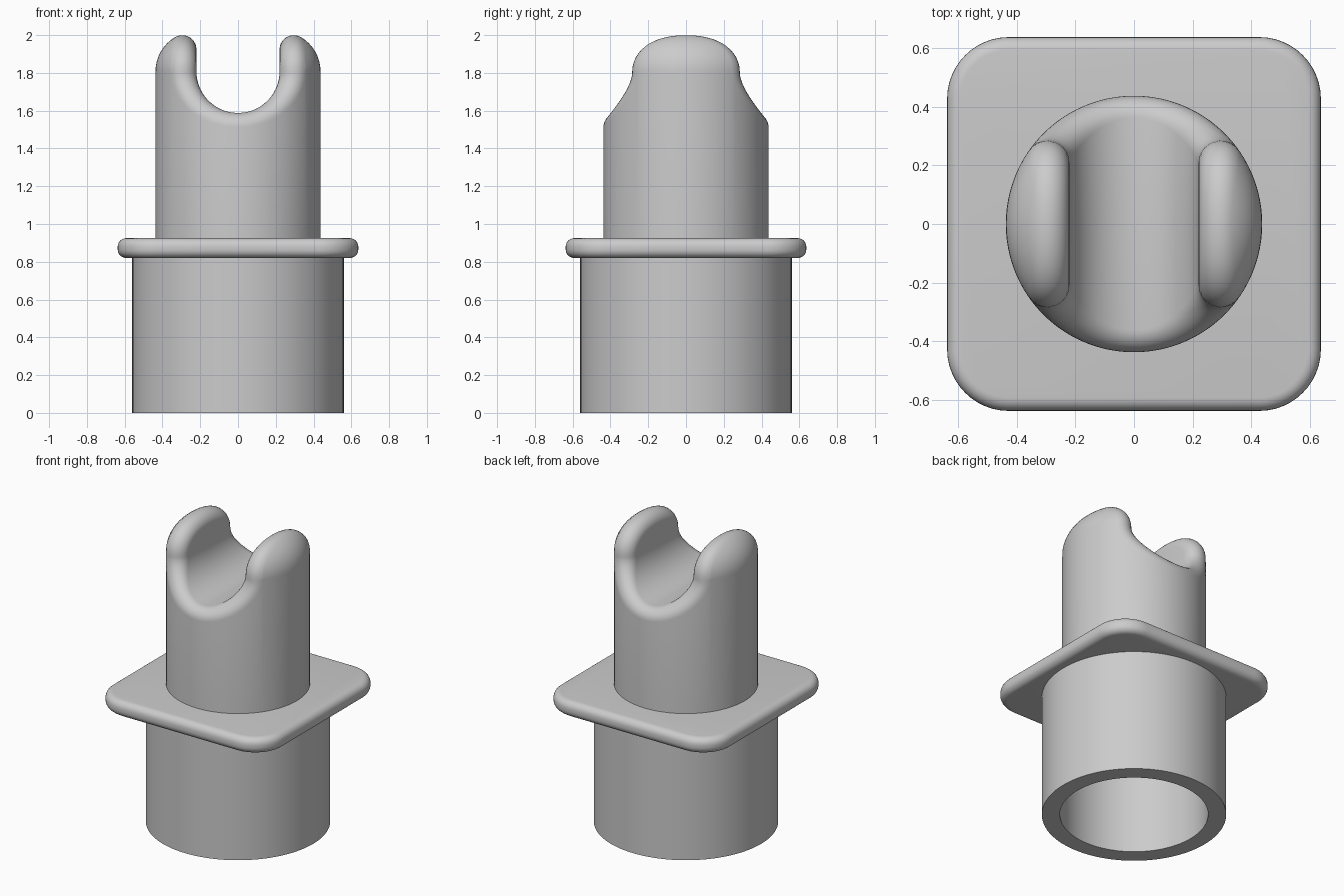
import bpy, bmesh
from math import sin, cos, pi, radians, acos, sqrt, atan2
from mathutils import Vector

cube = bpy.data.objects.get("Cube")
if cube:
    bpy.data.objects.remove(cube)

grey = bpy.data.materials.new("plain_grey")
grey.use_nodes = True
GREY = (0.6, 0.6, 0.6, 1)
grey.diffuse_color = GREY
grey.node_tree.nodes["Principled BSDF"].inputs["Base Color"].default_value = GREY


def finish(name, bm):
    """Turn a bmesh into a clean, smooth-shaded object."""
    bmesh.ops.remove_doubles(bm, verts=bm.verts, dist=1e-5)
    bmesh.ops.dissolve_degenerate(bm, edges=bm.edges, dist=1e-5)
    bmesh.ops.recalc_face_normals(bm, faces=bm.faces)
    mesh = bpy.data.meshes.new(name)
    bm.to_mesh(mesh)
    bm.free()
    mesh.materials.append(grey)
    ob = bpy.data.objects.new(name, mesh)
    bpy.context.collection.objects.link(ob)
    bpy.ops.object.select_all(action="DESELECT")
    ob.select_set(True)
    bpy.context.view_layer.objects.active = ob
    bpy.ops.object.shade_smooth_by_angle(angle=radians(35))
    return ob


def skin(bm, columns):
    """Join neighbouring columns of points with quads."""
    grid = [[bm.verts.new(p) for p in col] for col in columns]
    for a, b in zip(grid, grid[1:]):
        for i in range(len(a) - 1):
            bm.faces.new((a[i], b[i], b[i + 1], a[i + 1]))


# Hollow socket: a revolved wall, closed under the flange
SIDES = 96
wall = [(0.45, 0.82), (0.45, 0), (0.56, 0), (0.56, 0.83)]
bm = bmesh.new()
skin(bm, [[(r * cos(a), r * sin(a), z) for r, z in wall]
          for a in (2 * pi * i / SIDES for i in range(SIDES + 1))])
finish("socket_tube", bm)

# Flange: rounded square plate with rolled rims
HALF, CORNER, ROLL, LOW, HIGH = 0.637, 0.21, 0.045, 0.82, 0.925
rim = [(-ROLL + ROLL * cos(a), z + ROLL * sin(a))
       for z, start in ((LOW + ROLL, -90), (HIGH - ROLL, 0))
       for a in (radians(start + 15 * k) for k in range(7))]
columns = []
for q, (sx, sy) in enumerate(((1, 1), (-1, 1), (-1, -1), (1, -1))):
    for k in range(13):
        a = (q + k / 12) * pi / 2
        columns.append([(sx * (HALF - CORNER) + (CORNER + d) * cos(a),
                         sy * (HALF - CORNER) + (CORNER + d) * sin(a), z)
                        for d, z in rim])
columns.append(columns[0])
bm = bmesh.new()
skin(bm, columns)
bmesh.ops.remove_doubles(bm, verts=bm.verts, dist=1e-5)
bmesh.ops.holes_fill(bm, edges=[e for e in bm.edges if e.is_boundary], sides=0)
finish("flange", bm)

# Forked post: domed cylinder with a U-shaped saddle and a rolled saddle rim
RADIUS, SLOT, FILLET, DOME, LEVEL, BASE = 0.437, 0.22, 0.075, 0.21, 1.808, 0.9
CORE, SLOT_CORE, DOME_CORE = RADIUS - FILLET, SLOT + FILLET, DOME - FILLET
HUB = RADIUS - DOME

# One quarter of the rim's centre line, as (point, dome angle, slot normal)
rim_line = []
for k in range(25):
    t = k / 24 * pi / 2
    x = SLOT_CORE * sin(t)
    rim_line.append((Vector((x, sqrt(CORE**2 - x**2), LEVEL - SLOT_CORE * cos(t))),
                     0, Vector((-sin(t), 0, cos(t)))))
reach = acos(SLOT_CORE / CORE)
for k in range(1, 17):
    a = reach * cos(k / 16 * pi / 2)
    r = SLOT_CORE / cos(a)
    psi = acos(min(1, (r - HUB) / DOME_CORE))
    rim_line.append((Vector((SLOT_CORE, r * sin(a), LEVEL + DOME_CORE * sin(psi))),
                     psi, Vector((-1, 0, 0))))

columns = []
for c, psi, inward in rim_line:
    a = atan2(c.y, c.x)
    out = Vector((cos(a), sin(a), 0))
    start = c.z - DOME_CORE * sin(psi)
    col = [out * RADIUS + Vector((0, 0, BASE))]
    # up over the dome
    for k in range(9):
        p = psi * k / 8
        col.append(out * (HUB + DOME * cos(p)) + Vector((0, 0, start + DOME * sin(p))))
    # around the rolled rim
    normal = out * cos(psi) + Vector((0, 0, sin(psi)))
    col += [c + FILLET * normal.slerp(inward, k / 10) for k in range(1, 11)]
    # across the saddle to the middle
    col.append(Vector((col[-1].x, 0, col[-1].z)))
    columns.append(col)
bm = bmesh.new()
skin(bm, columns)
post = finish("forked_post", bm)
mirror = post.modifiers.new("Mirror", "MIRROR")
mirror.use_axis = (True, True, False)
mirror.merge_threshold = 1e-4
bpy.ops.object.modifier_move_to_index(modifier="Mirror", index=0)
